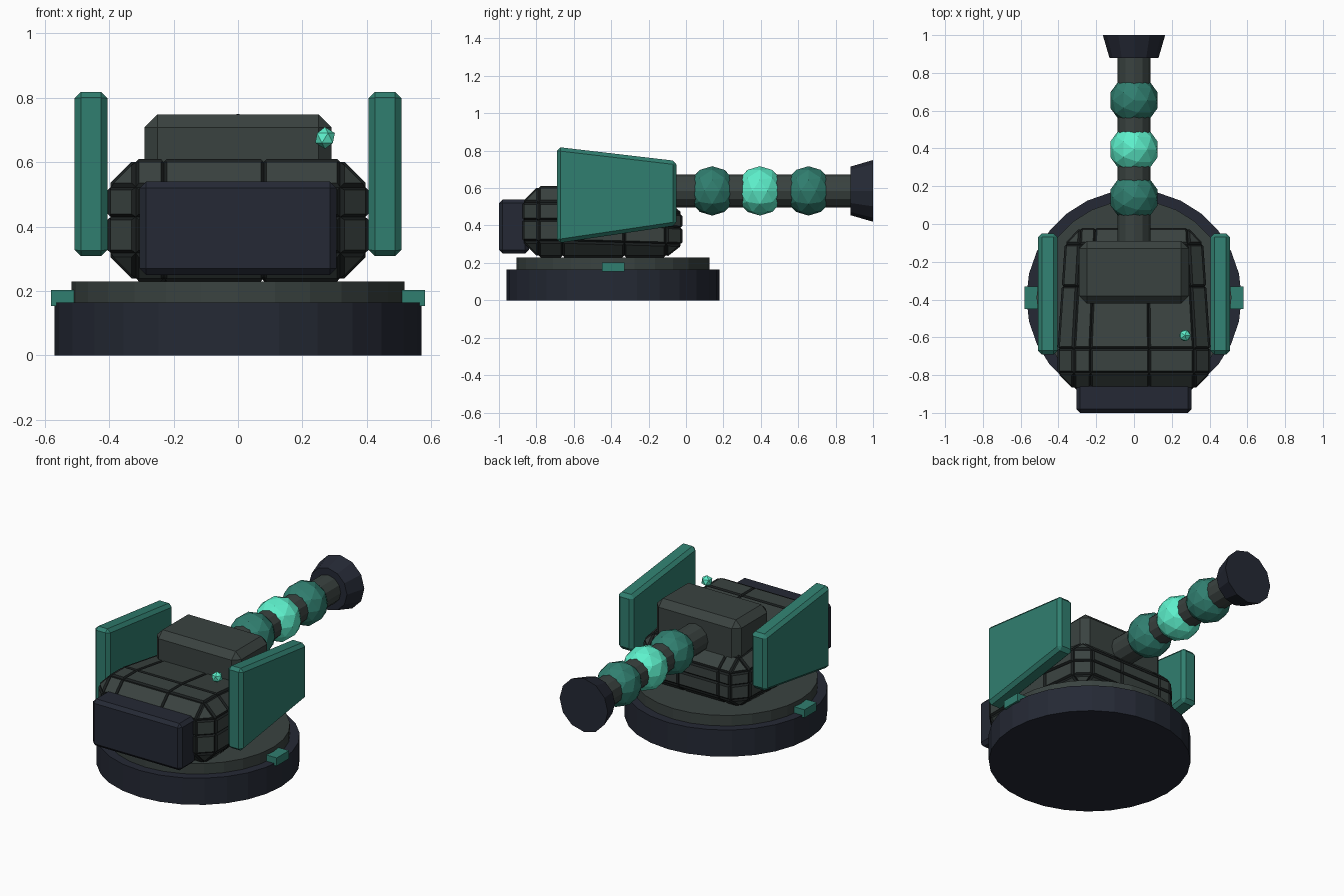
import bpy, bmesh
from math import pi
from mathutils import Vector, Matrix

if "Cube" in bpy.data.objects:
    bpy.data.objects.remove(bpy.data.objects["Cube"])


def material(name, rgb):
    m = bpy.data.materials.new(name)
    m.diffuse_color = (*rgb, 1)
    m.use_nodes = True
    m.node_tree.nodes["Principled BSDF"].inputs["Base Color"].default_value = m.diffuse_color
    return m


NAVY = material("navy", (0.018, 0.022, 0.035))
HULL = material("hull", (0.042, 0.055, 0.051))
SEAM = material("seam", (0.011, 0.014, 0.014))
TEAL = material("teal", (0.03, 0.21, 0.16))
GLOW = material("glow", (0.11, 0.87, 0.6))


def finish(bm, name, *mats):
    bmesh.ops.recalc_face_normals(bm, faces=bm.faces)
    me = bpy.data.meshes.new(name)
    bm.to_mesh(me)
    bm.free()
    ob = bpy.data.objects.new(name, me)
    bpy.context.collection.objects.link(ob)
    for m in mats:
        me.materials.append(m)
    return ob


def chamfer(bm, width):
    bmesh.ops.bevel(bm, geom=bm.edges[:], offset=width, segments=1,
                    profile=0.5, affect='EDGES')


def box_mesh(lo, hi, bevel=0):
    lo, hi = Vector(lo), Vector(hi)
    bm = bmesh.new()
    bmesh.ops.create_cube(bm, size=1, matrix=Matrix.Translation((lo + hi) / 2)
                          @ Matrix.Diagonal((*(hi - lo), 1)))
    if bevel:
        chamfer(bm, bevel)
    return bm


def drum(name, center, r1, r2, depth, sides, mat, along_y=False):
    bm = bmesh.new()
    rot = Matrix.Rotation(-pi / 2, 4, 'X') if along_y else Matrix()
    bmesh.ops.create_cone(bm, cap_ends=True, segments=sides, radius1=r1, radius2=r2,
                          depth=depth, matrix=Matrix.Translation(center) @ rot)
    return finish(bm, name, mat)


def ball(name, center, radius, level, mat):
    bm = bmesh.new()
    bmesh.ops.create_icosphere(bm, subdivisions=level, radius=radius,
                               matrix=Matrix.Translation(center))
    return finish(bm, name, mat)


# Base and turntable
drum("base", (0, -0.39, 0.0825), 0.57, 0.57, 0.165, 28, NAVY)
drum("turntable", (0, -0.39, 0.195), 0.516, 0.516, 0.07, 28, HULL)

# Armoured hull: chamfered box, cut into raised panels, tapered to the back
bm = box_mesh((-0.395, -0.865, 0.24), (0.395, -0.03, 0.60), 0.078)
cuts = [((x, 0, 0), (1, 0, 0)) for x in (-0.23, 0.08)]
cuts += [((0, y, 0), (0, 1, 0)) for y in (-0.66, -0.33)]
cuts += [((0, 0, 0.43), (0, 0, 1))]
for co, no in cuts:
    bmesh.ops.bisect_plane(bm, geom=bm.verts[:] + bm.edges[:] + bm.faces[:],
                           plane_co=co, plane_no=no)
for v in bm.verts:
    t = max(0, (v.co.y + 0.66) / 0.63)
    v.co.x *= 1 - 0.11 * t
    v.co.z = 0.24 + (v.co.z - 0.24) * (1 - 0.22 * t)
bm.normal_update()
rims = bmesh.ops.inset_individual(bm, faces=bm.faces[:], thickness=0.009,
                                  depth=0.010, use_even_offset=True)["faces"]
for f in rims:
    f.material_index = 1
finish(bm, "armoured_hull", HULL, SEAM)

# Front counterweight and gun mantle
finish(box_mesh((-0.305, -1.0, 0.25), (0.305, -0.84, 0.54), 0.02), "front_block", NAVY)
finish(box_mesh((-0.29, -0.42, 0.42), (0.29, -0.09, 0.748), 0.04), "gun_mantle", HULL)

# Side shields and turntable tabs, mirrored
shield = [(-0.69, 0.305), (-0.05, 0.40), (-0.05, 0.745), (-0.69, 0.82)]
for side, label in ((-1, "left"), (1, "right")):
    bm = bmesh.new()
    face = bm.faces.new([bm.verts.new((side * 0.405, y, z)) for y, z in shield])
    ext = bmesh.ops.extrude_face_region(bm, geom=[face])["geom"]
    bmesh.ops.translate(bm, vec=(side * 0.103, 0, 0),
                        verts=[g for g in ext if isinstance(g, bmesh.types.BMVert)])
    # extrude_face_region may keep or drop the source face; ensure a closed slab
    bmesh.ops.holes_fill(bm, edges=bm.edges[:], sides=4)
    bmesh.ops.recalc_face_normals(bm, faces=bm.faces)
    chamfer(bm, 0.02)
    finish(bm, label + "_shield", TEAL)
    xs = sorted((side * 0.49, side * 0.58))
    finish(box_mesh((xs[0], -0.45, 0.153), (xs[1], -0.33, 0.203)), label + "_tab", TEAL)

# Barrel, energy coils and muzzle
Z = 0.585
drum("barrel", (0, 0.375, Z), 0.088, 0.088, 1.05, 12, HULL, True)
for i, (y, mat) in enumerate(((0.14, TEAL), (0.395, GLOW), (0.655, TEAL))):
    ball(f"coil_{i + 1}", (0, y, Z), 0.132, 2, mat)
drum("muzzle", (0, 0.94, Z), 0.13, 0.165, 0.12, 12, NAVY, True)

# Sensor bead
ball("sensor", (0.27, -0.59, 0.675), 0.034, 1, GLOW)
